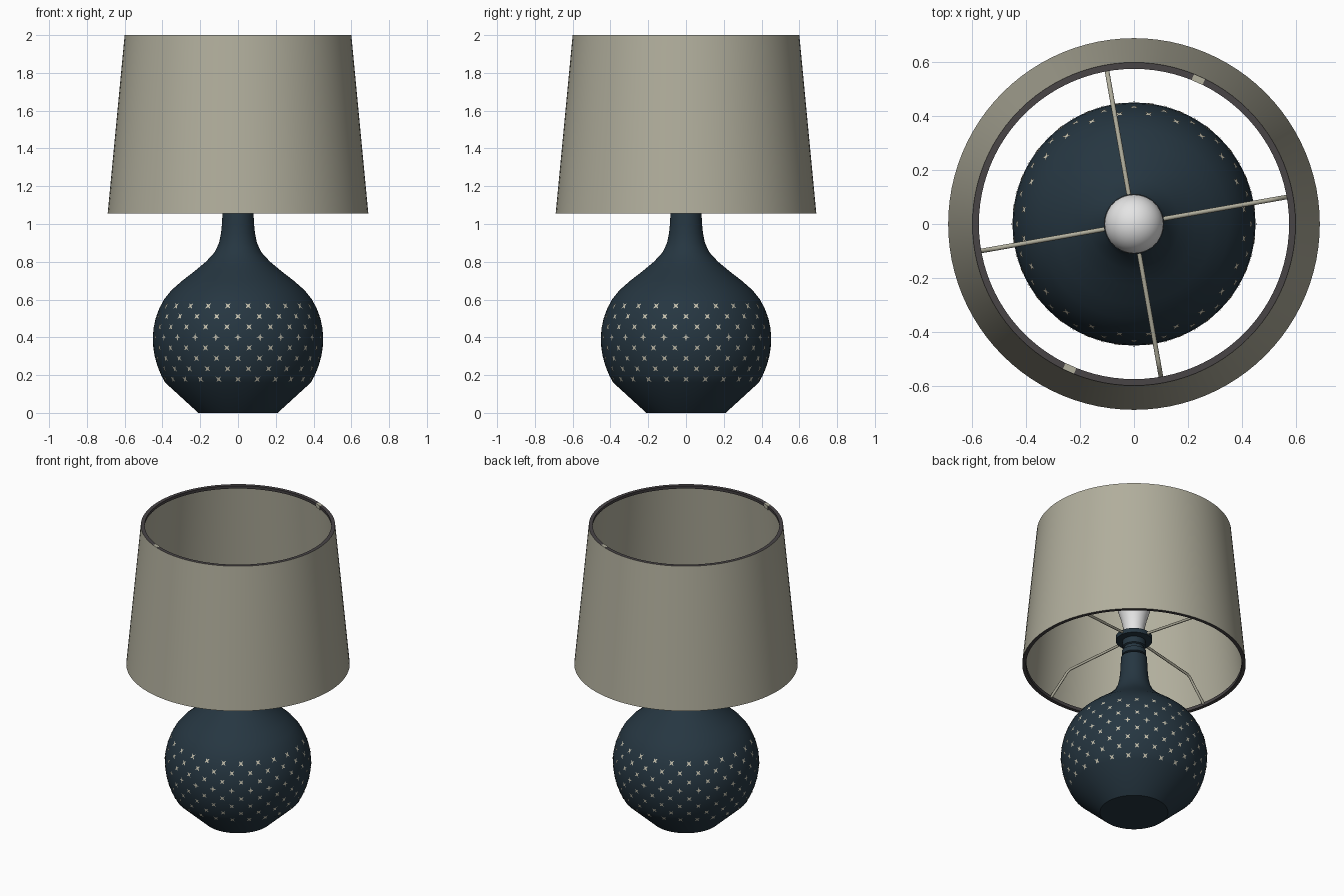
import bpy, bmesh, math
from mathutils import Vector

if "Cube" in bpy.data.objects:
    bpy.data.objects.remove(bpy.data.objects["Cube"])


def material(name, col):
    m = bpy.data.materials.new(name)
    m.diffuse_color = (*col, 1)
    m.use_nodes = True
    m.node_tree.nodes["Principled BSDF"].inputs["Base Color"].default_value = m.diffuse_color
    return m


NAVY = material("navy glaze", (0.019, 0.037, 0.053))
LINEN = material("linen", (0.44, 0.425, 0.335))
TRIM = material("dark trim", (0.065, 0.058, 0.061))
WHITE = material("bulb white", (0.78, 0.78, 0.78))
CREAM = material("cream inlay", (0.56, 0.53, 0.42))


def finish(name, bm, mats, angle=30, smooth=True, normals=True):
    if normals:
        bmesh.ops.recalc_face_normals(bm, faces=bm.faces)
    me = bpy.data.meshes.new(name)
    bm.to_mesh(me)
    bm.free()
    for m in mats:
        me.materials.append(m)
    ob = bpy.data.objects.new(name, me)
    bpy.context.collection.objects.link(ob)
    if smooth:
        bpy.ops.object.select_all(action='DESELECT')
        ob.select_set(True)
        bpy.context.view_layer.objects.active = ob
        bpy.ops.object.shade_smooth_by_angle(angle=math.radians(angle))
    return ob


def lathe(name, prof, mats, seg=64, closed=False, rule=None):
    """Revolve (r, z) points; r = 0 makes a pole."""
    bm = bmesh.new()
    rings = []
    for r, z in prof:
        if r == 0:
            rings.append([bm.verts.new((0, 0, z))] * seg)
        else:
            rings.append([bm.verts.new((r * math.cos(math.tau * i / seg),
                                        r * math.sin(math.tau * i / seg), z))
                          for i in range(seg)])
    n = len(rings)
    for k in range(n if closed else n - 1):
        a, b = rings[k], rings[(k + 1) % n]
        for i in range(seg):
            j = (i + 1) % seg
            f = bm.faces.new(list(dict.fromkeys((a[i], a[j], b[j], b[i]))))
            if rule:
                f.material_index = rule(k)
    return finish(name, bm, mats)


# Ceramic body
BODY = [(.21, 0), (.385, .16), (.407, .2), (.427, .25), (.441, .3), (.449, .35),
        (.451, .4), (.447, .45), (.436, .5), (.418, .55), (.392, .6), (.352, .65),
        (.295, .7), (.23, .75), (.17, .8), (.124, .85), (.1, .9), (.09, .95), (.085, 1.0),
        (.08, 1.1)]
lathe("lamp_body", [(0, 0)] + BODY + [(0, 1.1)], [NAVY], 80)


def radius(z):
    for (r0, z0), (r1, z1) in zip(BODY, BODY[1:]):
        if z0 <= z <= z1:
            return r0 + (r1 - r0) * (z - z0) / (z1 - z0)


# Inlaid four-pointed stars in staggered rows around the body
bm = bmesh.new()
for row in range(-4, 4):
    zc = .4 + row * .0555
    for i in range(24):
        a0 = math.tau * (i + (row % 2) / 2) / 24
        rc = radius(zc)

        def put(u, v):
            z = zc + v
            r, a = radius(z) + .003, a0 + u / rc
            return bm.verts.new((r * math.cos(a), r * math.sin(a), z))

        mid = put(0, 0)
        turn = 0 if row == 0 else math.pi / 4
        star = []
        for k in range(8):
            t, d = turn + k * math.pi / 4, (.007 if k % 2 else .02)
            star.append(put(d * math.cos(t), d * math.sin(t)))
        for k in range(8):
            bm.faces.new((mid, star[k], star[(k + 1) % 8]))
finish("star_inlays", bm, [CREAM], smooth=False, normals=False)

# Bulb holder with collar
lathe("bulb_holder", [(0, 1.09), (.06, 1.09), (.06, 1.11), (.075, 1.115), (.075, 1.145),
                      (.062, 1.15), (.062, 1.17), (.072, 1.175), (.072, 1.215),
                      (.112, 1.22), (.112, 1.25), (.07, 1.255), (.07, 1.275), (0, 1.275)],
      [NAVY], 40)

# Bulb: flared neck and round head
head = [(.11 * math.cos(math.radians(t)), 1.49 + .11 * math.sin(math.radians(t)))
        for t in range(-20, 90, 10)]
lathe("bulb", [(0, 1.26), (.062, 1.26), (.066, 1.31), (.08, 1.37), (.095, 1.42)]
      + head + [(0, 1.6)], [WHITE], 40)

# Tapered shade shell: linen inside and out, dark trimmed rims
lathe("shade", [(.69, 1.055), (.6, 2.0), (.576, 2.0), (.578, 1.98), (.588, 1.98),
                (.676, 1.075), (.664, 1.075), (.666, 1.055)],
      [LINEN, TRIM], 96, True, lambda k: 0 if k in (0, 4) else 1)

# Two small seam tabs on the top trim
for n, deg in enumerate((66, 246)):
    bm = bmesh.new()
    bmesh.ops.create_cube(bm, size=1)
    a = math.radians(deg)
    for v in bm.verts:
        x, y, z = .587 + v.co.x * .024, v.co.y * .045, 1.989 + v.co.z * .026
        v.co = Vector((x * math.cos(a) - y * math.sin(a),
                       x * math.sin(a) + y * math.cos(a), z - .001))
    finish(f"seam_tab_{n + 1}", bm, [LINEN], smooth=False)

# Four bent wire arms holding the shade
for n in range(4):
    a = math.radians(10 + 90 * n)
    cu = bpy.data.curves.new(f"shade_arm_{n + 1}", 'CURVE')
    cu.dimensions = '3D'
    cu.bevel_depth = .0085
    cu.bevel_resolution = 2
    cu.use_fill_caps = True
    path = [(.09, 1.237), (.515, 1.21), (.54, 1.197), (.555, 1.18), (.668, 1.068)]
    sp = cu.splines.new('POLY')
    sp.points.add(len(path) - 1)
    for p, (r, z) in zip(sp.points, path):
        p.co = (r * math.cos(a), r * math.sin(a), z, 1)
    cu.materials.append(LINEN)
    bpy.context.collection.objects.link(bpy.data.objects.new(f"shade_arm_{n + 1}", cu))
